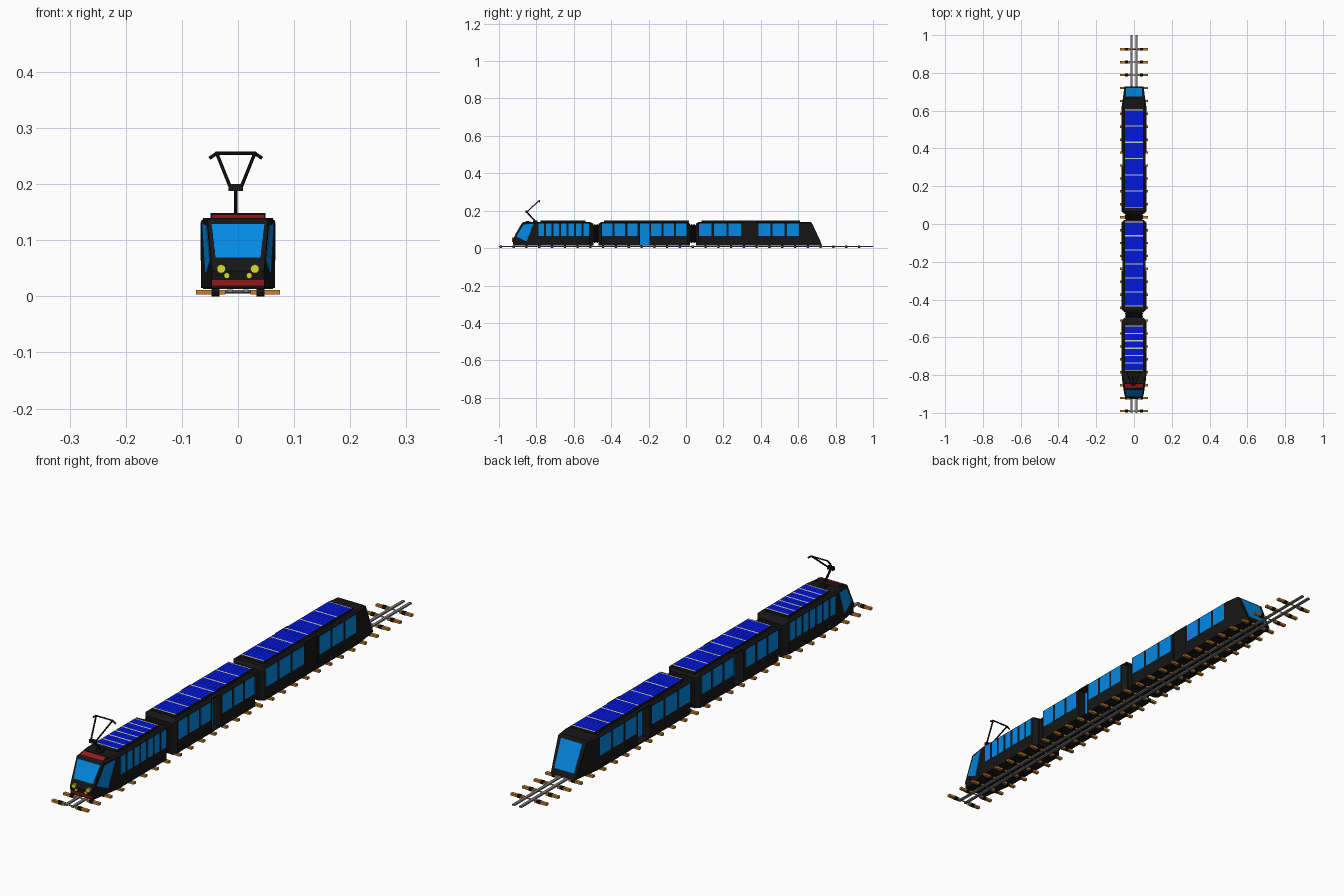
import bpy, bmesh, math
from mathutils import Vector, Matrix

if "Cube" in bpy.data.objects:
    bpy.data.objects.remove(bpy.data.objects["Cube"])


def colour(name, r, g, b):
    m = bpy.data.materials.new(name)
    m.diffuse_color = (r, g, b, 1)
    m.use_nodes = True
    m.node_tree.nodes["Principled BSDF"].inputs["Base Color"].default_value = m.diffuse_color
    return m


BLACK = colour("body_black", 0.008, 0.008, 0.008)
GLASS = colour("window_blue", 0.001, 0.25, 0.77)
CELL = colour("solar_blue", 0.001, 0.008, 0.72)
PALE = colour("pale_strip", 0.6, 0.62, 0.42)
RED = colour("dark_red", 0.36, 0.010, 0.012)
YELLOW = colour("lamp_yellow", 0.72, 0.72, 0.03)
BROWN = colour("sleeper_brown", 0.58, 0.22, 0.02)
GREY = colour("rail_grey", 0.2, 0.2, 0.21)


def finish(name, bm, mat):
    bmesh.ops.recalc_face_normals(bm, faces=bm.faces)
    me = bpy.data.meshes.new(name)
    bm.to_mesh(me)
    bm.free()
    me.materials.append(mat)
    ob = bpy.data.objects.new(name, me)
    bpy.context.collection.objects.link(ob)
    return ob


def box(bm, x0, x1, y0, y1, z0, z1):
    c = Vector(((x0 + x1) / 2, (y0 + y1) / 2, (z0 + z1) / 2))
    s = Matrix.Diagonal((x1 - x0, y1 - y0, z1 - z0, 1))
    bmesh.ops.create_cube(bm, size=1, matrix=Matrix.Translation(c) @ s)


def tube(bm, a, b, r, sides=8):
    a, b = Vector(a), Vector(b)
    rot = (b - a).to_track_quat('Z', 'Y').to_matrix().to_4x4()
    bmesh.ops.create_cone(bm, cap_ends=True, segments=sides, radius1=r, radius2=r,
                          depth=(b - a).length, matrix=Matrix.Translation((a + b) / 2) @ rot)


def plate(bm, pts, t=0.0012):
    """Thin slab lying around the plane of a polygon."""
    pts = [Vector(p) for p in pts]
    n = (pts[1] - pts[0]).cross(pts[2] - pts[0]).normalized() * t
    lo, hi = [bm.verts.new(p - n) for p in pts], [bm.verts.new(p + n) for p in pts]
    bm.faces.new(lo[::-1])
    bm.faces.new(hi)
    for i in range(len(pts)):
        j = (i + 1) % len(pts)
        bm.faces.new((lo[i], lo[j], hi[j], hi[i]))


def loft(bm, sections):
    """Mirrored hull; each section is a bottom-to-top list of (half width, y, z)."""
    rings = [([bm.verts.new((-w, y, z)) for w, y, z in s],
              [bm.verts.new((w, y, z)) for w, y, z in s]) for s in sections]
    n = len(sections[0])
    for (l0, r0), (l1, r1) in zip(rings, rings[1:]):
        for i in range(n - 1):
            bm.faces.new((l0[i], l0[i + 1], l1[i + 1], l1[i]))
            bm.faces.new((r0[i], r1[i], r1[i + 1], r0[i + 1]))
        for k in (0, n - 1):
            bm.faces.new((l0[k], l1[k], r1[k], r0[k]))
    for l, r in (rings[0], rings[-1]):
        for i in range(n - 1):
            bm.faces.new((l[i], r[i], r[i + 1], l[i + 1]))


W, TOP = 0.0655, 0.14


def ring(y, w=W, top=TOP):
    return [(w, y, 0.015), (w, y, 0.045), (w, y, top - 0.005), (w - 0.007, y, top)]


RECESS = 0.032


def door_rings(a, b):
    return [ring(a), ring(a, RECESS), ring(b, RECESS), ring(b)]


# Tapered ends: width shrinks linearly with y so the side walls stay flat
def front_w(y):
    return W - 0.15 * (-0.80 - y)


def rear_w(y):
    return W - 0.14 * (y - 0.62)


def tip(w_of, rows):
    r = [(w_of(y), y, z) for y, z in rows]
    r[-1] = (r[-1][0] - 0.007, r[-1][1], r[-1][2])
    return r


nose = tip(front_w, [(-0.922, 0.015), (-0.927, 0.045), (-0.876, 0.135), (-0.868, TOP)])
tail = tip(rear_w, [(0.728, 0.015), (0.714, 0.045), (0.672, 0.135), (0.666, TOP)])

# Car bodies
DOOR2, DOOR3 = (-0.246, -0.194), (0.306, 0.378)
cars = {
    "front_car": [nose, ring(-0.80), ring(-0.515), ring(-0.495, 0.05, 0.13)],
    "middle_car": [ring(-0.468, 0.05, 0.13), ring(-0.452), *door_rings(*DOOR2),
                   ring(0.006), ring(0.022, 0.05, 0.13)],
    "rear_car": [ring(0.053, 0.05, 0.13), ring(0.066), *door_rings(*DOOR3), ring(0.62), tail],
}
for name, sections in cars.items():
    bm = bmesh.new()
    loft(bm, sections)
    finish(name, bm, BLACK)

# Recessed doors with header and sill
bm, glass = bmesh.new(), bmesh.new()
for (a, b), sides in ((DOOR2, (-1, 1)), (DOOR3, (-1,))):
    box(bm, -0.062, 0.062, a, b, 0.134, TOP)
    box(bm, -0.062, 0.062, a, b, 0.013, 0.017)
    for s in sides:
        x = s * RECESS
        plate(glass, [(x, a, 0.018), (x, b, 0.018), (x, b, 0.133), (x, a, 0.133)])
box(bm, -0.062, 0.062, *DOOR3, 0.134, TOP)
box(bm, 0.02, 0.062, *DOOR3, 0.015, 0.136)
finish("door_frames", bm, BLACK)
finish("door_panels", glass, GLASS)

# Side windows: start, pitch, width, count
bm = bmesh.new()
for y0, pitch, width, count in ((-0.788, 0.0400, 0.029, 7), (-0.448, 0.0670, 0.055, 3),
                                (-0.186, 0.0665, 0.055, 3), (0.070, 0.0790, 0.067, 3),
                                (0.388, 0.0755, 0.064, 3)):
    for i in range(count):
        a = y0 + i * pitch
        for s in (-W, W):
            plate(bm, [(s, a, 0.064), (s, a + width, 0.064), (s, a + width, 0.132), (s, a, 0.132)])
finish("side_windows", bm, GLASS)

# Cab side windows
bm = bmesh.new()
for s in (-1, 1):
    plate(bm, [(s * front_w(y), y, z) for y, z in
               ((-0.907, 0.062), (-0.852, 0.036), (-0.815, 0.131), (-0.868, 0.126))])
finish("cab_side_windows", bm, GLASS)

# Windscreen and rear window, lying on the sloped end faces
def sloped(y0, z0, y1, z1, z):
    return y0 + (y1 - y0) * (z - z0) / (z1 - z0)


bm = bmesh.new()
lo, hi = (sloped(-0.927, 0.045, -0.876, 0.135, z) for z in (0.069, 0.128))
plate(bm, [(-0.040, lo, 0.069), (0.040, lo, 0.069), (0.047, hi, 0.128), (-0.047, hi, 0.128)])
finish("windscreen", bm, GLASS)
bm = bmesh.new()
lo, hi = (sloped(0.714, 0.045, 0.672, 0.135, z) for z in (0.034, 0.129))
plate(bm, [(-0.041, lo, 0.034), (0.041, lo, 0.034), (0.044, hi, 0.129), (-0.044, hi, 0.129)])
finish("rear_window", bm, GLASS)

# Red bumper stripe and sloped roof brow on a dark wedge
bm = bmesh.new()
plate(bm, [(x, sloped(-0.922, 0.015, -0.927, 0.045, z), z) for x, z in
           ((-0.046, 0.0195), (0.046, 0.0195), (0.046, 0.029), (-0.046, 0.029))])
finish("bumper_stripe", bm, RED)
bm = bmesh.new()
plate(bm, [(-0.047, -0.870, 0.137), (0.047, -0.870, 0.137), (0.047, -0.846, 0.145),
           (-0.047, -0.846, 0.145)])
finish("roof_brow", bm, RED)
bm = bmesh.new()
loft(bm, [[(0.047, -0.868, 0.135), (0.047, -0.868, 0.137)],
          [(0.047, -0.844, 0.135), (0.047, -0.844, 0.1455)],
          [(0.047, -0.832, 0.135), (0.047, -0.832, 0.141)]])
finish("brow_wedge", bm, BLACK)

# Headlights
bm = bmesh.new()
for s in (-1, 1):
    tube(bm, (s * 0.030, -0.930, 0.049), (s * 0.030, -0.915, 0.049), 0.008, 10)
    tube(bm, (s * 0.020, -0.930, 0.037), (s * 0.020, -0.915, 0.037), 0.0055, 10)
finish("headlights", bm, YELLOW)

# Bellows between the cars
for name, a, b in (("front_bellows", -0.497, -0.466), ("rear_bellows", 0.020, 0.055)):
    bm = bmesh.new()
    secs = []
    for i in range(9):
        d = 0.008 * (i % 2)
        w, y = 0.05 - d, a + (b - a) * i / 8
        secs.append([(w, y, 0.025 + d), (w, y, 0.122 - d), (w - 0.008, y, 0.130 - d)])
    loft(bm, secs)
    finish(name, bm, BLACK)

# Solar roofs: black tray, thin blue cells in six columns, pale strips between panels
tray, cells, strips = bmesh.new(), bmesh.new(), bmesh.new()
for a, b in ((-0.775, -0.54), (-0.435, 0.012), (0.088, 0.605)):
    box(tray, -0.049, 0.049, a - 0.004, b + 0.004, 0.137, 0.1485)
    pitch = (b - a) / 6
    for i in range(7):
        y = a + i * pitch
        box(strips, -0.047, 0.047, y - 0.003, y + 0.003, 0.147, 0.149)
        if i == 6:
            break
        for c in range(6):
            x = -0.047 + c * 0.0157
            box(cells, x + 0.0003, x + 0.0153, y + 0.003, y + pitch - 0.003, 0.147, 0.149)
finish("solar_trays", tray, BLACK)
finish("solar_cells", cells, CELL)
finish("solar_strips", strips, PALE)

# Pantograph
bm = bmesh.new()
X, ELBOW, HEAD = -0.004, (-0.852, 0.193), (-0.784, 0.255)
box(bm, X - 0.012, X + 0.012, -0.818, -0.795, 0.138, 0.149)
tube(bm, (X, -0.806, 0.145), (X, *ELBOW), 0.004, 6)
box(bm, X - 0.013, X + 0.013, -0.858, -0.846, 0.188, 0.200)
for s in (-1, 1):
    tube(bm, (X + s * 0.009, *ELBOW), (X + s * 0.034, *HEAD), 0.003, 6)
    tube(bm, (X + s * 0.034, *HEAD), (X + s * 0.047, HEAD[0], 0.246), 0.003, 6)
tube(bm, (X - 0.036, *HEAD), (X + 0.036, *HEAD), 0.003, 6)
finish("pantograph", bm, BLACK)

# Rails
bm = bmesh.new()
for s in (-1, 1):
    box(bm, s * 0.014 - 0.0055, s * 0.014 + 0.0055, -1, 1, 0.007, 0.012)
finish("rails", bm, GREY)

# Sleepers: brown ends, black clamps, grey tie bar
ends, clamps, ties = bmesh.new(), bmesh.new(), bmesh.new()
for i in range(29):
    y = -0.99 + i * 0.0684
    tube(ties, (-0.045, y, 0.008), (0.045, y, 0.008), 0.003, 4)
    for s in (-1, 1):
        x0, x1 = sorted((s * 0.022, s * 0.0745))
        box(ends, x0, x1, y - 0.006, y + 0.006, 0.003, 0.0115)
        tube(clamps, (s * 0.040 - 0.007, y, 0.0073), (s * 0.040 + 0.007, y, 0.0073), 0.0078)
finish("sleeper_ends", ends, BROWN)
finish("sleeper_clamps", clamps, BLACK)
finish("sleeper_ties", ties, GREY)
